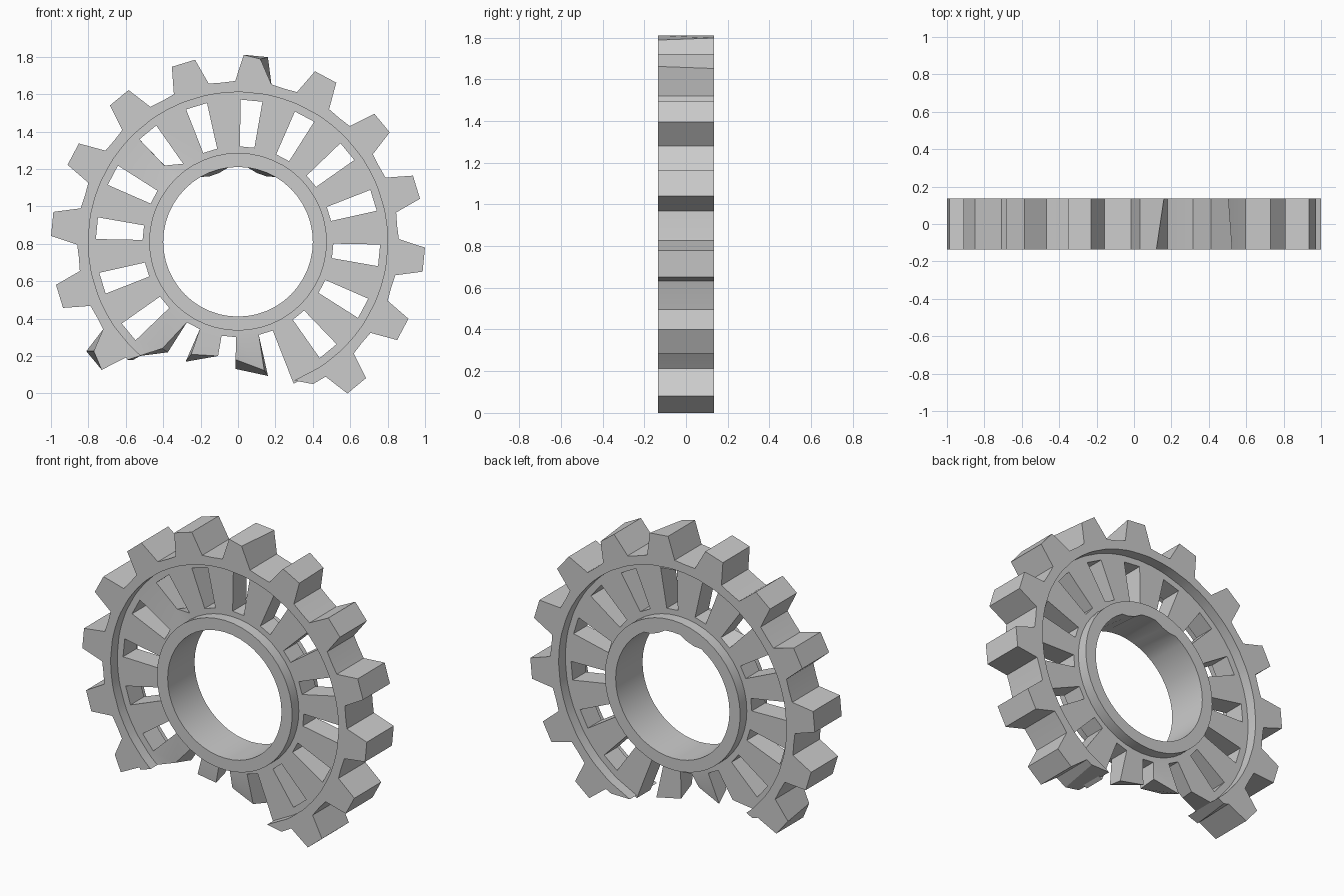
import bpy, bmesh, math
from mathutils import Vector

if "Cube" in bpy.data.objects:
    bpy.data.objects.remove(bpy.data.objects["Cube"])

CZ, HALF = 0.811, 0.135
STEP, FIRST = 22.5, -50.5          # 16 tooth positions, first intact tooth at lower right


def polar(ang, r, y):
    a = math.radians(ang)
    return Vector((r * math.cos(a), y, CZ + r * math.sin(a)))


def finish(name, bm, nudges):
    # pull single corners to make chips and bends
    for point, shift in nudges:
        v = min(bm.verts, key=lambda q: (q.co - point).length)
        v.co += Vector(shift)
    bmesh.ops.recalc_face_normals(bm, faces=bm.faces[:])
    me = bpy.data.meshes.new(name)
    bm.to_mesh(me)
    bm.free()
    ob = bpy.data.objects.new(name, me)
    bpy.context.collection.objects.link(ob)
    bpy.ops.object.select_all(action='DESELECT')
    ob.select_set(True)
    bpy.context.view_layer.objects.active = ob
    bpy.ops.object.shade_smooth_by_angle(angle=math.radians(30))
    return ob


def slab(name, cells, half, nudges=()):
    """Thick plate made from flat cells of (angle, radius) corners."""
    bm = bmesh.new()
    front, back, edges = {}, {}, {}

    def key(p):
        return (round(p[0] % 360, 2), round(p[1], 4))

    for cell in cells:
        ks = [key(p) for p in cell]
        for k in ks:
            if k not in front:
                front[k] = bm.verts.new(polar(*k, -half))
                back[k] = bm.verts.new(polar(*k, half))
        bm.faces.new([front[k] for k in ks])
        bm.faces.new([back[k] for k in reversed(ks)])
        for a, b in zip(ks, ks[1:] + ks[:1]):
            e = frozenset((a, b))
            edges[e] = None if e in edges else (a, b)
    for pair in edges.values():
        if pair:
            a, b = pair
            bm.faces.new((front[b], front[a], back[a], back[b]))
    return finish(name, bm, nudges)


def ring_cells(sections):
    """Cells between successive (inner point, outer point) pairs."""
    return [(a[0], a[1], b[1], b[0]) for a, b in zip(sections, sections[1:])]


# Hub ring, slightly flattened at the top of the bore
hub = [((i * 7.5, 0.40), (i * 7.5, 0.475)) for i in range(49)]
slab("hub", ring_cells(hub), HALF,
     [(polar(t, 0.40, HALF), (0, 0, -0.02)) for t in (67.5, 75, 105, 112.5)])

# Toothed rim, broken open at the bottom
rim = [((292, 0.80), (297.8, 0.86))]
for k in range(13):
    a = FIRST + k * STEP
    for d, r in ((-6.5, 0.86), (-3.7, 1.0), (3.7, 1.0), (6.5, 0.86)):
        rim.append(((a + d, 0.80), (a + d, r)))
    if k < 12:
        rim.append(((a + STEP / 2, 0.80), (a + STEP / 2, 0.855)))
rim.append(((229.5, 0.80), (228.4, 0.845)))
slab("toothed_rim", ring_cells(rim), HALF, [
    (polar(80.8, 1.0, -HALF), (-0.04, 0.0, -0.01)),
    (polar(58.3, 1.0, HALF), (-0.02, 0, -0.01)),
    (polar(215.8, 1.0, -HALF), (0.04, 0, 0.0)),
    (polar(297.8, 0.86, HALF), (0.03, 0, 0.02)),
    (polar(228.4, 0.845, -HALF), (-0.03, 0, 0)),
])

# Recessed spoke web; spokes near the gap end in ragged tips
W = 4.4
R0, R1, R2, R3 = 0.455, 0.51, 0.76, 0.815
tips = {13: (0.70, 0.62), 14: (0.68, 0.735)}
web = []
for k in range(16):
    a = FIRST + k * STEP
    lo, hi, nxt = a - W, a + W, a + STEP - W
    web.append(((lo, R0), (lo, R1), (hi, R1), (hi, R0)))
    web.append(((hi, R0), (hi, R1), (nxt, R1), (nxt, R0)))
    if k <= 12:
        web.append(((lo, R2), (lo, R3), (hi, R3), (hi, R2)))
    if k == 12:
        # last spoke on the left side of the gap
        web.append(((hi, R1), (hi, R2), (nxt, 0.70), (nxt, R1)))
        web.append(((hi, R2), (hi, R3), (229, 0.81), (nxt, 0.70)))
    elif k in tips:
        t0, t1 = tips[k]
        web.append(((hi, R1), (hi, t0), (nxt, t1), (nxt, R1)))
    else:
        web.append(((hi, R1), (hi, R2), (nxt, R2), (nxt, R1)))
        web.append(((hi, R2), (hi, R3), (nxt, R3), (nxt, R2)))

g = FIRST + 13 * STEP               # first missing tooth position
H = 0.068
slab("spoke_web", web, H, [
    (polar(g + W, 0.70, -H), (0.03, 0.02, 0.04)),
    (polar(g + STEP - W, 0.62, H), (-0.01, -0.03, 0.02)),
    (polar(g + STEP + W, 0.68, -H), (0.0, 0.03, 0.05)),
    (polar(g + 2 * STEP - W, 0.735, -H), (-0.02, 0.02, 0.03)),
    (polar(g - W, 0.70, -H), (-0.03, 0.02, 0.02)),
    (polar(133.9, R1, -H), (-0.04, 0.02, 0.04)),
])
